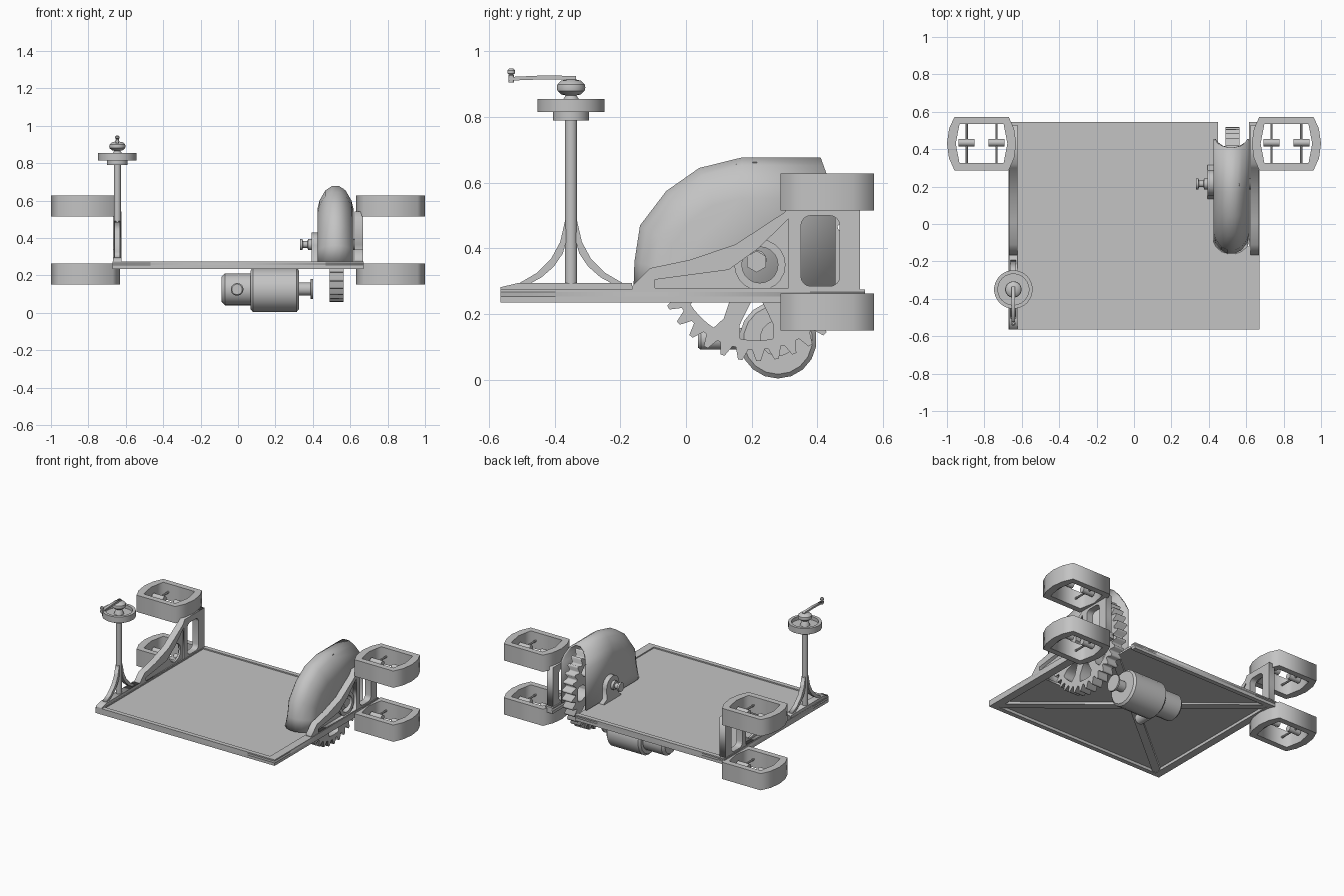
import bpy, bmesh, math
from mathutils import Matrix, Vector

if "Cube" in bpy.data.objects:
    bpy.data.objects.remove(bpy.data.objects["Cube"])

grey = bpy.data.materials.new("plain_grey")
grey.diffuse_color = (0.55, 0.55, 0.55, 1)
grey.use_nodes = True
grey.node_tree.nodes["Principled BSDF"].inputs["Base Color"].default_value = grey.diffuse_color

# Local (u, v, w) to world, with w running along the named axis
AXES = {"z": Matrix.Identity(3),
        "x": Matrix(((0, 0, 1), (1, 0, 0), (0, 1, 0))),
        "y": Matrix(((0, 1, 0), (0, 0, 1), (1, 0, 0)))}


def finish(name, bm, smooth=False):
    bmesh.ops.remove_doubles(bm, verts=bm.verts, dist=0.0002)
    bmesh.ops.recalc_face_normals(bm, faces=bm.faces)
    me = bpy.data.meshes.new(name)
    bm.to_mesh(me)
    bm.free()
    me.materials.clear()
    me.materials.append(grey)
    ob = bpy.data.objects.new(name, me)
    bpy.context.collection.objects.link(ob)
    if smooth:
        bpy.ops.object.select_all(action='DESELECT')
        ob.select_set(True)
        bpy.context.view_layer.objects.active = ob
        bpy.ops.object.shade_smooth_by_angle(angle=math.radians(35))
    return ob


def box(name, x, y, z):
    bm = bmesh.new()
    bmesh.ops.create_cube(bm, size=1)
    for v in bm.verts:
        v.co = [(r[0] + r[1]) / 2 + c * (r[1] - r[0]) for r, c in zip((x, y, z), v.co)]
    return finish(name, bm)


def prism(name, loops, axis, a, b, smooth=False):
    """Extrude an outline (first loop) with holes (other loops) from a to b."""
    cu = bpy.data.curves.new(name + "_outline", 'CURVE')
    cu.dimensions, cu.fill_mode, cu.extrude = '2D', 'BOTH', abs(b - a) / 2
    for pts in loops:
        sp = cu.splines.new('POLY')
        sp.points.add(len(pts) - 1)
        for p, (u, v) in zip(sp.points, pts):
            p.co = (u, v, 0, 1)
        sp.use_cyclic_u = True
    tmp = bpy.data.objects.new(name + "_outline", cu)
    bpy.context.collection.objects.link(tmp)
    me = bpy.data.meshes.new_from_object(tmp.evaluated_get(bpy.context.evaluated_depsgraph_get()))
    bpy.data.objects.remove(tmp)
    bpy.data.curves.remove(cu)
    bm = bmesh.new()
    bm.from_mesh(me)
    bpy.data.meshes.remove(me)
    for v in bm.verts:
        v.co = AXES[axis] @ Vector((v.co.x, v.co.y, v.co.z + (a + b) / 2))
    return finish(name, bm, smooth)


def lathe(name, profile, axis, centre, n=20):
    """Revolve (radius, height) points; centre lies in the plane across the axis."""
    bm = bmesh.new()
    rings = [[bm.verts.new(AXES[axis] @ Vector((
        centre[0] + r * math.cos(math.tau * (k + .5) / n),
        centre[1] + r * math.sin(math.tau * (k + .5) / n), h))) for k in range(n)] for r, h in profile]
    for p, q in zip(rings, rings[1:]):
        for k in range(n):
            bm.faces.new((p[k], p[(k + 1) % n], q[(k + 1) % n], q[k]))
    bm.faces.new(rings[0])
    bm.faces.new(rings[-1])
    return finish(name, bm, True)


def arc(cx, cy, r, a0, a1, n):
    return [(cx + r * math.cos(math.radians(a0 + (a1 - a0) * i / n)),
             cy + r * math.sin(math.radians(a0 + (a1 - a0) * i / n))) for i in range(n + 1)]


def circle(cx, cy, r, n=20):
    return arc(cx, cy, r, 0, 360, n)[:-1]


def round_rect(u0, u1, v0, v1, r):
    return (arc(u1 - r, v1 - r, r, 0, 90, 4) + arc(u0 + r, v1 - r, r, 90, 180, 4)
            + arc(u0 + r, v0 + r, r, 180, 270, 4) + arc(u1 - r, v0 + r, r, 270, 360, 4))


# Deck: notched plate, raised rim and crossed braces below
X, YF, YB = 0.67, -0.565, 0.545
NL, NR, NF = 0.45, 0.615, -0.12
prism("deck_plate", [[(-X, YF), (X, YF), (X, YB), (NR, YB), (NR, NF), (NL, NF), (NL, YB), (-X, YB)]],
      "z", 0.254, 0.267)
box("front_rim", (-X, X), (YF, YF + 0.03), (0.235, 0.275))
box("back_rim", (-X, NL), (YB - 0.03, YB), (0.235, 0.275))
box("left_rim", (-X, -X + 0.05), (YF, YB), (0.235, 0.275))
box("right_rim", (NR, X), (YF, YB), (0.235, 0.275))
for s in (-1, 1):
    ends = [(-0.64, s * -0.53 - 0.01), (0.64, s * 0.53 - 0.01)]
    if s == 1:
        ends[1] = (0.44, 0.355)  # stops at the notch
    d = (Vector(ends[1]) - Vector(ends[0])).normalized() * 0.025
    (x0, y0), (x1, y1) = ends
    prism("brace", [[(x0 - d.y, y0 + d.x), (x0 + d.y, y0 - d.x), (x1 + d.y, y1 - d.x), (x1 - d.y, y1 + d.x)]],
          "z", 0.238, 0.256)

# Side brackets with a triangular recess and a tall window
GY, GZ = 0.215, 0.36
outer = [(-0.165, 0.27), (-0.165, 0.285), (-0.11, 0.34), (0.01, 0.365), (0.15, 0.412), (0.30, 0.51),
         (0.32, 0.54), (0.53, 0.54), (0.53, 0.27)]
recess = [(-0.095, 0.28), (-0.095, 0.305), (0.13, 0.335), (0.22, 0.40), (0.312, 0.49), (0.312, 0.28)]
window = round_rect(0.35, 0.468, 0.285, 0.50, 0.03)
for side, s in (("left", -1), ("right", 1)):
    prism(side + "_bracket", [outer, recess, window], "x", s * 0.623, s * 0.667)
    prism(side + "_bracket_web", [[(-0.10, 0.275), (-0.10, 0.31), (0.13, 0.34), (0.315, 0.495), (0.315, 0.275)],
                                  circle(GY + 0.01, GZ - 0.01, 0.06)], "x", s * 0.628, s * 0.642)

    # Roller housings: curved frames with two spindles inside
    def bow(cx, hx, bx, hy):
        right = [(cx + hx, hy), (cx + bx - 0.011, hy * 0.55), (cx + bx, 0),
                 (cx + bx - 0.011, -hy * 0.55), (cx + hx, -hy)]
        return [(u, v + 0.43) for u, v in right] + [(2 * cx - u, v + 0.43) for u, v in reversed(right)]
    cx = s * 0.815
    for level, z0 in (("upper", 0.515), ("lower", 0.15)):
        part = side + "_" + level
        prism(part + "_housing", [bow(cx, 0.145, 0.185, 0.143), bow(cx, 0.118, 0.138, 0.104)],
              "z", z0, z0 + 0.113)
        for e in (-1, 1):
            px = cx + e * 0.08
            zc = z0 + 0.056
            lathe(part + "_pin", [(0.007, 0.32), (0.007, 0.54)], "y", (zc, px), 8)
            lathe(part + "_spindle", [(0.02, px - 0.042), (0.02, px + 0.042)], "x", (0.435, zc), 12)

# Big gear wheel
teeth = []
N = 34
for k in range(N):
    for f, r in ((0.0, 0.268), (0.22, 0.268), (0.48, 0.303), (0.72, 0.303)):
        a = math.tau * (k + f) / N
        teeth.append((GY + r * math.cos(a), GZ + r * math.sin(a)))
holes = []
for k in range(8):
    a = -90 + k * 45
    holes.append(arc(GY, GZ, 0.24, a - 12, a + 12, 5)
                 + arc(GY, GZ, 0.20, a + 15, a + 15, 1)[:1]
                 + arc(GY, GZ, 0.125, a + 8, a - 8, 3)
                 + arc(GY, GZ, 0.20, a - 15, a - 15, 1)[:1])
prism("gear_wheel", [teeth] + holes, "x", 0.49, 0.565)
lathe("gear_hub", [(0.08, 0.465), (0.08, 0.59)], "x", (GY, GZ), 20)
lathe("gear_axle", [(0.03, 0.332), (0.03, 0.345), (0.018, 0.347), (0.018, 0.372), (0.03, 0.374), (0.03, 0.64)],
      "x", (GY, GZ + 0.005), 16)
lathe("axle_nut", [(0.033, 0.63), (0.033, 0.662)], "x", (GY, GZ), 6)
prism("right_bearing", [circle(GY + 0.01, GZ - 0.01, 0.078), circle(GY + 0.01, GZ - 0.01, 0.055)],
      "x", 0.625, 0.657)
prism("left_bearing", [[(0.135, 0.235), (0.315, 0.235), (0.315, 0.275), (0.285, 0.29)]
                       + arc(GY + 0.005, GZ, 0.068, 0, 180, 8) + [(0.155, 0.29), (0.135, 0.275)]],
      "x", 0.392, 0.432)

# Gear cover: hollow shell open at the back
spine = [(-0.16, 0.275), (-0.157, 0.36), (-0.14, 0.47), (-0.06, 0.575), (0.04, 0.645), (0.17, 0.677), (0.41, 0.677)]
ribs = [(0.097, 0.69), (0.085, 0.81), (0.055, 0.94), (0.02, 1.0)]
ribs = [(-x, k) for x, k in ribs] + [(x, k) for x, k in reversed(ribs)]
bm = bmesh.new()
rows = []
for x, k in ribs:
    row = []
    for i, (y, z) in enumerate(spine):
        yy = 0.17 + (y - 0.17) * (0.55 + 0.45 * (k - 0.69) / 0.31 if i < 1 else k) if y < 0.17 else y
        if i == 0:
            yy = 0.17 + (y - 0.17) * (0.8 + 0.2 * (k - 0.69) / 0.31)
        if i == len(spine) - 1:
            yy = 0.41 + 0.045 * (1 - k) / 0.31
        row.append(bm.verts.new((0.521 + x, yy, 0.275 + (z - 0.275) * k)))
    rows.append(row)
for p, q in zip(rows, rows[1:]):
    for i in range(len(spine) - 1):
        bm.faces.new((p[i], p[i + 1], q[i + 1], q[i]))
for row in (rows[0], rows[-1]):
    bm.faces.new(row + [bm.verts.new((row[0].co.x, 0.455, 0.275))])
cover = finish("gear_cover", bm, True)
shell = cover.modifiers.new("shell", 'SOLIDIFY')
shell.thickness, shell.offset = 0.012, -1

# Motor slung below the deck
MY, MZ = 0.28, 0.122
lathe("motor_body", [(0.105, 0.068), (0.118, 0.08), (0.118, 0.313), (0.105, 0.325)], "x", (MY, MZ), 18)
lathe("motor_end", [(0.068, -0.087), (0.085, -0.07), (0.085, 0.075)], "x", (MY, MZ + 0.003), 18)
lathe("motor_shaft", [(0.035, 0.32), (0.035, 0.388), (0.055, 0.389), (0.055, 0.40)], "x", (MY, MZ + 0.005), 16)
lathe("motor_outlet", [(0.028, 0.037), (0.034, 0.045), (0.034, 0.27)], "y", (MZ + 0.003, -0.005), 16)

# Brake stand: foot, curved stays, post, wheel and crank
SX, SY = -0.645, -0.35
prism("stand_foot", [[(-0.565, 0.27), (-0.565, 0.282), (-0.51, 0.295), (-0.165, 0.295), (-0.165, 0.27)]],
      "x", -0.668, -0.622)
for s in (-1, 1):
    curve = [(0.16, 0.293), (0.105, 0.325), (0.06, 0.37), (0.033, 0.42), (0.017, 0.49)]
    inner = [(0.015, 0.42), (0.025, 0.385), (0.052, 0.345), (0.09, 0.312), (0.125, 0.293)]
    prism("stand_stay", [[(SY + s * u, v) for u, v in curve + inner]], "x", SX - 0.014, SX + 0.014)
lathe("stand_post", [(0.019, 0.28), (0.019, 0.80)], "z", (SX, SY), 16)
lathe("wheel_collar", [(0.055, 0.79), (0.055, 0.82)], "z", (SX, SY), 24)
lathe("brake_wheel", [(0.103, 0.815), (0.103, 0.855), (0.083, 0.855), (0.083, 0.832), (0.03, 0.832),
                      (0.022, 0.858), (0.012, 0.872)], "z", (SX, SY), 28)
lathe("crank_knob", [(0.012, 0.865), (0.03, 0.869), (0.042, 0.88), (0.044, 0.89), (0.042, 0.90), (0.03, 0.911),
                     (0.012, 0.915)], "z", (SX, SY), 20)
prism("crank_arm", [[(-0.335, 0.913), (-0.335, 0.925), (-0.43, 0.927), (-0.54, 0.922), (-0.54, 0.911),
                     (-0.43, 0.915)]], "x", SX - 0.009, SX + 0.009)
lathe("crank_handle", [(0.009, 0.905), (0.009, 0.927), (0.006, 0.929), (0.012, 0.933), (0.012, 0.942),
                       (0.006, 0.948)], "z", (SX, -0.532), 12)
